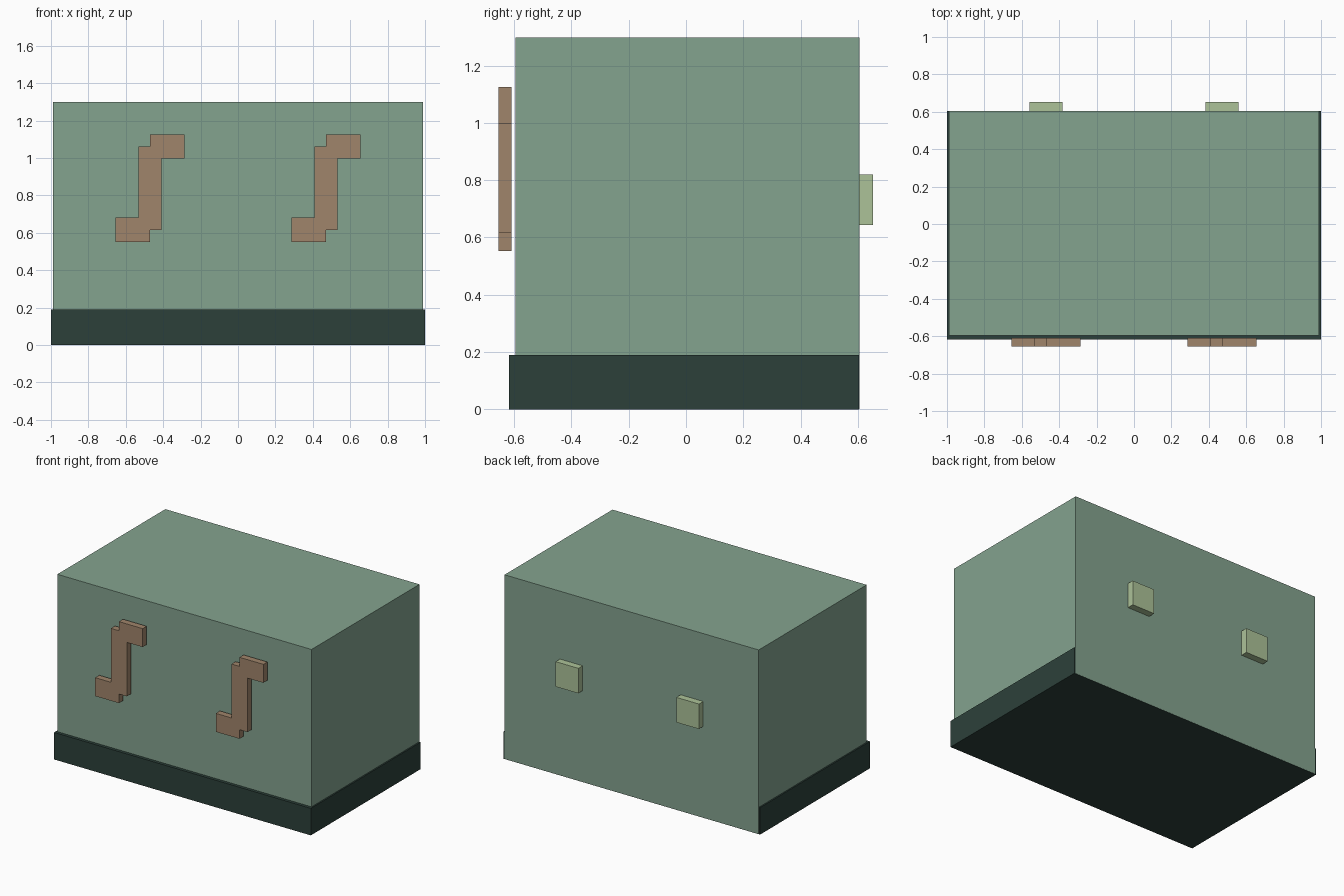
import bpy
import bmesh

if "Cube" in bpy.data.objects:
    bpy.data.objects.remove(bpy.data.objects["Cube"])


def linear(c):
    c /= 255
    return c / 12.92 if c <= 0.04045 else ((c + 0.055) / 1.055) ** 2.4


def material(name, r, g, b):
    m = bpy.data.materials.new(name)
    m.diffuse_color = (linear(r), linear(g), linear(b), 1)
    m.use_nodes = True
    m.node_tree.nodes["Principled BSDF"].inputs["Base Color"].default_value = m.diffuse_color
    return m


def prism(name, outline, y0, y1, mat):
    """Extrude an (x, z) outline from y0 back to y1."""
    bm = bmesh.new()
    face = bm.faces.new([bm.verts.new((x, y0, z)) for x, z in outline])
    ext = bmesh.ops.extrude_face_region(bm, geom=[face], use_keep_orig=True)
    verts = [v for v in ext["geom"] if isinstance(v, bmesh.types.BMVert)]
    bmesh.ops.translate(bm, verts=verts, vec=(0, y1 - y0, 0))
    bmesh.ops.recalc_face_normals(bm, faces=bm.faces)
    mesh = bpy.data.meshes.new(name)
    bm.to_mesh(mesh)
    bm.free()
    mesh.materials.append(mat)
    obj = bpy.data.objects.new(name, mesh)
    bpy.context.collection.objects.link(obj)
    return obj


def box(name, x0, x1, y0, y1, z0, z1, mat):
    return prism(name, [(x0, z0), (x1, z0), (x1, z1), (x0, z1)], y0, y1, mat)


sage = material("sage green", 132, 163, 143)
dark = material("dark green", 44, 64, 58)
tan = material("tan brown", 160, 133, 107)
pale = material("pale green", 172, 194, 152)

# Cabinet body and plinth (body just covers the plinth at the back)
box("cabinet_body", -0.99, 0.99, -0.596, 0.605, 0.001, 1.298, sage)
box("plinth", -1.0, 1.0, -0.618, 0.604, 0.0, 0.19, dark)

# Stepped S outline of the front handles, centred on x = 0; the lower half
# is repeated by a half turn about the middle height
mid = 0.839
lower = [(-0.062, 0.221), (-0.062, -0.157), (-0.185, -0.157),
         (-0.185, -0.287), (0.0, -0.287), (0.0, -0.223), (0.062, -0.223)]
half_turn = [(-x, -z) for x, z in lower]
s_outline = lower[1:] + half_turn[1:]

# A handle on the front and a square pad on the back of each door
for side, cx in (("left", -0.47), ("right", 0.47)):
    prism(f"{side}_front_handle", [(cx + x, mid + z) for x, z in s_outline],
          -0.654, -0.609, tan)
    box(f"{side}_back_pad", cx - 0.088, cx + 0.088, 0.605, 0.653,
        0.644, 0.82, pale)
